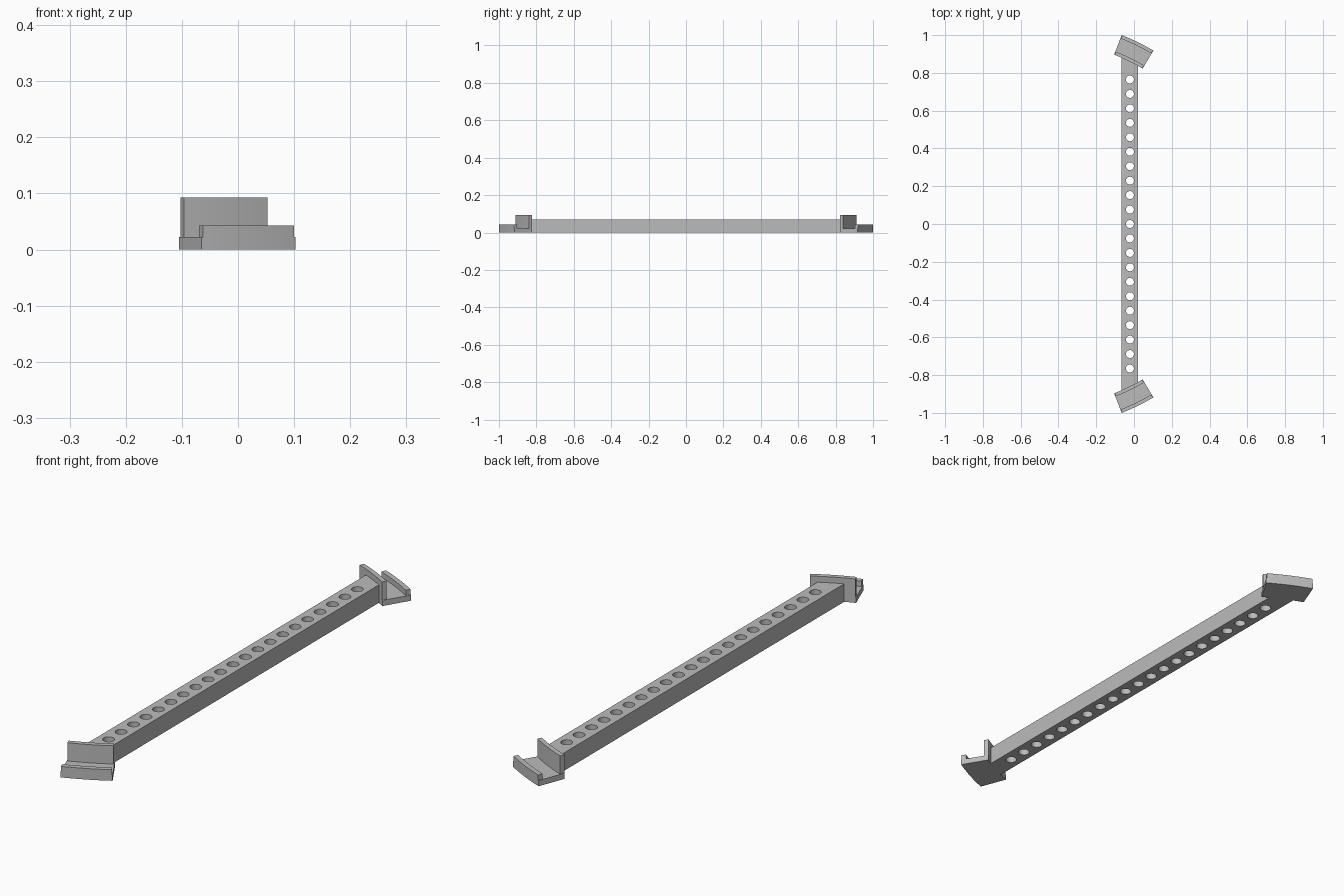
import bpy, bmesh, math

if "Cube" in bpy.data.objects:
    bpy.data.objects.remove(bpy.data.objects["Cube"])

CX = -0.449                       # centre of the ring the end clips follow
R_IN, R_OUT = 0.96, 1.071
A0, A1 = math.radians(59), math.radians(69)
INSET = math.radians(0.15)
X0, X1, BAR_H = -0.065, 0.02, 0.07

grey = bpy.data.materials.new("grey plastic")
grey.diffuse_color = (0.5, 0.5, 0.5, 1)
grey.use_nodes = True
grey.node_tree.nodes["Principled BSDF"].inputs["Base Color"].default_value = grey.diffuse_color


def prism(name, outline, z0, z1):
    bm = bmesh.new()
    face = bm.faces.new([bm.verts.new((x, y, z0)) for x, y in outline])
    ext = bmesh.ops.extrude_face_region(bm, geom=[face])["geom"]
    for v in ext:
        if isinstance(v, bmesh.types.BMVert):
            v.co.z = z1
    bmesh.ops.recalc_face_normals(bm, faces=bm.faces)
    me = bpy.data.meshes.new(name)
    bm.to_mesh(me)
    bm.free()
    me.materials.append(grey)
    ob = bpy.data.objects.new(name, me)
    bpy.context.collection.objects.link(ob)
    return ob


def arc(r, a, b, n=12):
    return [(CX + r * math.cos(a + (b - a) * i / n),
             r * math.sin(a + (b - a) * i / n)) for i in range(n + 1)]


# Curved end clips: floor, tall inner wall and low outer lip
for side, s in (("back", 1), ("front", -1)):
    for part, r0, r1, z0, z1, cut in (
            ("clip_floor", R_IN, R_OUT, 0, 0.022, 0),
            ("clip_wall", R_IN, 0.978, 0.022, 0.093, INSET),
            ("clip_lip", 1.052, R_OUT, 0.022, 0.043, INSET)):
        pts = arc(r0, A0 + cut, A1 - cut) + arc(r1, A1 - cut, A0 + cut)
        prism(f"{side}_{part}", [(x, s * y) for x, y in pts], z0, z1)

# Straight bar whose ends follow the clip walls
end = arc(R_IN + 0.001, math.acos((X1 - CX) / R_IN), math.acos((X0 - CX) / R_IN), 6)
end[0], end[-1] = (X1, end[0][1]), (X0, end[-1][1])
bar = prism("bar", end + [(x, -y) for x, y in reversed(end)], 0, BAR_H)

# Row of 21 round through-holes
bm = bmesh.new()
for i in range(-10, 11):
    ret = bmesh.ops.create_cone(bm, cap_ends=True, segments=32,
                                radius1=0.021, radius2=0.021, depth=0.2)
    bmesh.ops.translate(bm, verts=ret["verts"], vec=(-0.0215, i * 0.0765, 0.035))
me = bpy.data.meshes.new("hole_cutter")
bm.to_mesh(me)
bm.free()
me.materials.append(grey)
cutter = bpy.data.objects.new("hole_cutter", me)
bpy.context.collection.objects.link(cutter)

mod = bar.modifiers.new("holes", "BOOLEAN")
mod.operation, mod.solver, mod.object = "DIFFERENCE", "EXACT", cutter
bpy.context.view_layer.objects.active = bar
bpy.ops.object.modifier_apply(modifier=mod.name)
bpy.data.objects.remove(cutter)

# Smooth the curved walls, keep edges sharp
for ob in bpy.context.collection.objects:
    ob.select_set(True)
bpy.ops.object.shade_smooth_by_angle(angle=math.radians(30))
